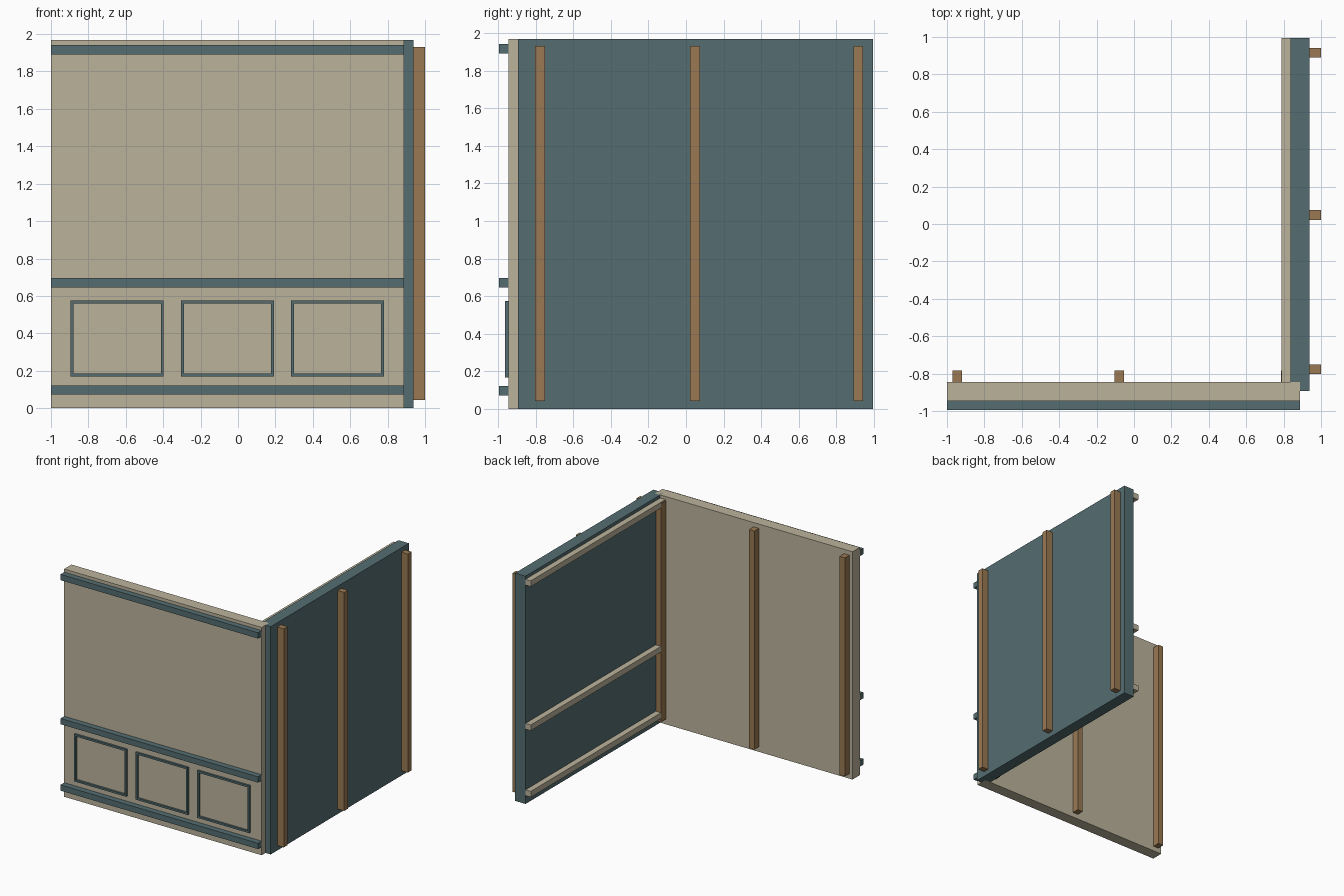
import bpy, bmesh

if "Cube" in bpy.data.objects:
    bpy.data.objects.remove(bpy.data.objects["Cube"])


def material(name, rgb):
    m = bpy.data.materials.new(name)
    m.diffuse_color = (*rgb, 1)
    m.use_nodes = True
    m.node_tree.nodes["Principled BSDF"].inputs["Base Color"].default_value = m.diffuse_color
    return m


tan = material("tan_paint", (0.50, 0.45, 0.33))
teal = material("teal_paint", (0.09, 0.155, 0.165))
wood = material("wood", (0.32, 0.19, 0.085))


def finish(bm, name, mat):
    bmesh.ops.recalc_face_normals(bm, faces=bm.faces)
    mesh = bpy.data.meshes.new(name)
    bm.to_mesh(mesh)
    bm.free()
    mesh.materials.append(mat)
    obj = bpy.data.objects.new(name, mesh)
    bpy.context.collection.objects.link(obj)
    return obj


def box(name, x, y, z, mat):
    bm = bmesh.new()
    bmesh.ops.create_cube(bm, size=1)
    for v in bm.verts:
        v.co = [r[0] if c < 0 else r[1] for c, r in zip(v.co, (x, y, z))]
    return finish(bm, name, mat)


def frame(name, x, y, z, w, mat):
    # rectangular ring with mitred corners
    bm = bmesh.new()
    loops = []
    for inset, depth in ((0, y[0]), (w, y[0]), (w, y[1]), (0, y[1])):
        x0, x1, z0, z1 = x[0] + inset, x[1] - inset, z[0] + inset, z[1] - inset
        loops.append([bm.verts.new((a, depth, b))
                      for a, b in ((x0, z0), (x1, z0), (x1, z1), (x0, z1))])
    for i in range(4):
        a, b = loops[i], loops[(i + 1) % 4]
        for j in range(4):
            k = (j + 1) % 4
            bm.faces.new((a[j], a[k], b[k], b[j]))
    return finish(bm, name, mat)


H = 1.968
stud_z = (0.043, 1.931)

# Two walls meeting at the corner
box("front_wall", (-1, 0.888), (-0.945, -0.845), (0, H), tan)
box("side_wall", (0.838, 0.938), (-0.893, 0.994), (0, H), teal)

# Horizontal rails: outside the front wall, inside the side wall
for label, z in (("base", 0.097), ("chair", 0.671), ("top", 1.916)):
    span = (z - 0.025, z + 0.025)
    box(f"front_{label}_rail", (-1, 0.888), (-0.995, -0.945), span, teal)
    box(f"side_{label}_rail", (0.788, 0.838), (-0.893, 0.994), span, tan)

# Upright wooden studs on the reverse of each wall
for i, x in enumerate((-0.945, -0.079, 0.811)):
    box(f"front_stud_{i}", (x - 0.026, x + 0.026), (-0.845, -0.783), stud_z, wood)
for i, y in enumerate((-0.777, 0.048, 0.916)):
    box(f"side_stud_{i}", (0.938, 1.0), (y - 0.026, y + 0.026), stud_z, wood)

# Wainscot panel frames
for i in range(3):
    x = -0.895 + i * 0.589
    frame(f"panel_frame_{i}", (x, x + 0.498), (-0.962, -0.945), (0.168, 0.576), 0.016, teal)
